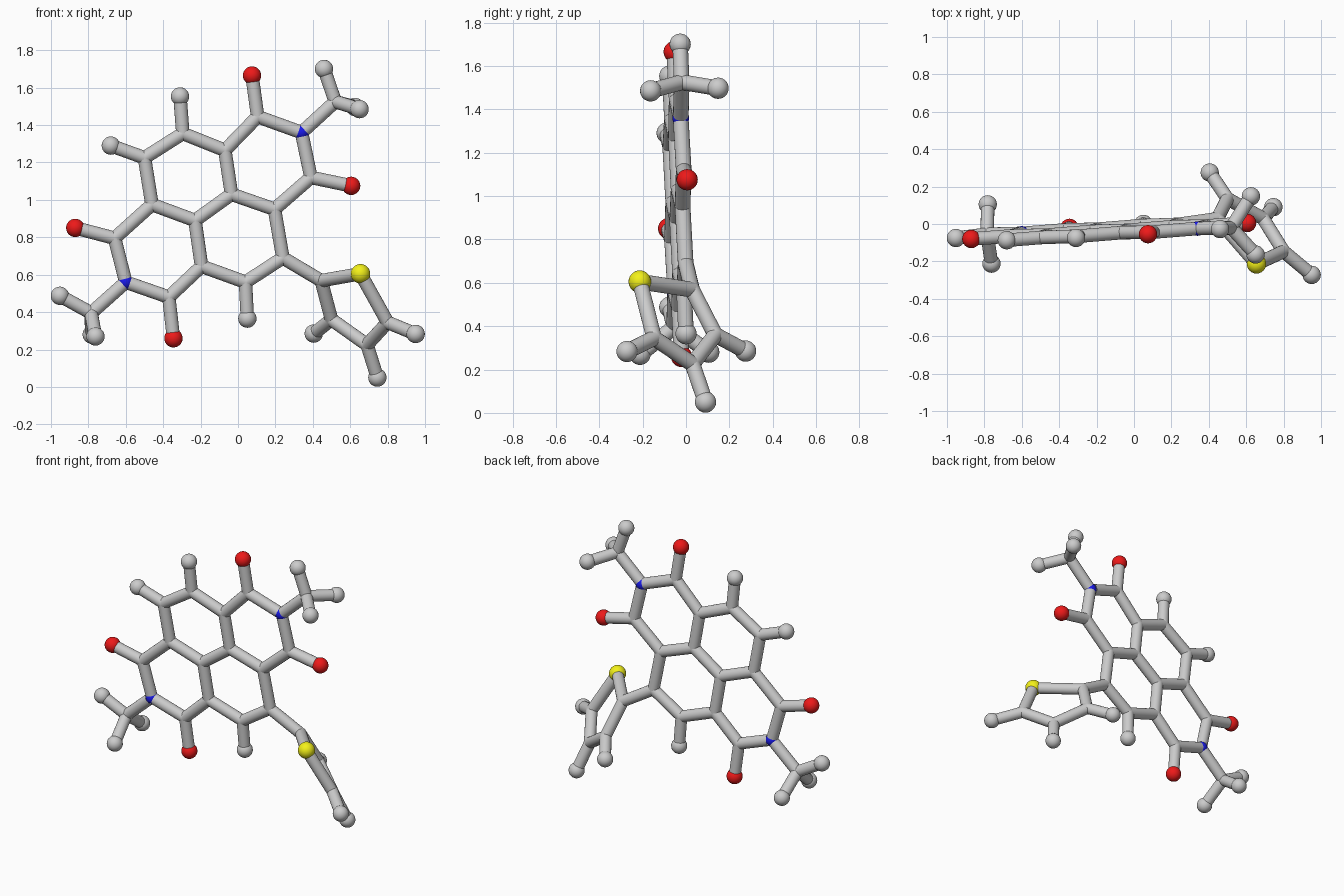
import bpy, bmesh
from mathutils import Vector, Matrix

if "Cube" in bpy.data.objects:
    bpy.data.objects.remove(bpy.data.objects["Cube"])

STICK, BALL = 0.036, 0.049


def flat(x, z):
    """Point on the slightly tilted plane of the fused rings."""
    return Vector((x, 0.0645 * x - 0.0435 * z + 0.013, z))


def material(name, rgb):
    m = bpy.data.materials.new(name)
    m.diffuse_color = (*rgb, 1)
    m.use_nodes = True
    m.node_tree.nodes["Principled BSDF"].inputs["Base Color"].default_value = m.diffuse_color
    return m


def finish(bm, name, mat=None):
    me = bpy.data.meshes.new(name)
    bm.to_mesh(me)
    bm.free()
    for p in me.polygons:
        p.use_smooth = True
    ob = bpy.data.objects.new(name, me)
    bpy.context.collection.objects.link(ob)
    if mat:
        me.materials.append(mat)


def add_ball(bm, p, r):
    bmesh.ops.create_uvsphere(bm, u_segments=24, v_segments=14, radius=r,
                              matrix=Matrix.Translation(p))


def balls(name, keys, r, mat=None):
    bm = bmesh.new()
    for k in keys:
        add_ball(bm, P[k], r)
    finish(bm, name, mat)


def add_stick(bm, a, b, cut_a=0.0, cut_b=0.0):
    d = (b - a).normalized()
    a, b = a + d * cut_a, b - d * cut_b
    m = Matrix.Translation((a + b) / 2) @ d.to_track_quat('Z', 'Y').to_matrix().to_4x4()
    bmesh.ops.create_cone(bm, cap_ends=False, segments=20, radius1=STICK,
                          radius2=STICK, depth=(b - a).length, matrix=m)


# Joints: flat ring system (c = carbon, n = nitrogen, o = oxygen, h = hydrogen)
P = {k: flat(x, z) for k, x, z in [
    ("c1", .105, 1.445), ("n1", .34, 1.36), ("c2", .39, 1.12), ("c3", .195, .95),
    ("c4", -.035, 1.03), ("c5", -.07, 1.265), ("c6", -.295, 1.355), ("c7", -.50, 1.225),
    ("c8", -.46, .975), ("c9", -.23, .89), ("c10", -.195, .645), ("c11", .04, .56),
    ("c12", .24, .69), ("c13", -.66, .795), ("n2", -.60, .56), ("c14", -.37, .48),
    ("o1", .075, 1.665), ("o2", .605, 1.075), ("o3", -.87, .85), ("o4", -.345, .26),
    ("h1", -.31, 1.553), ("h2", -.68, 1.29), ("h3", .05, .365),
    ("m1", .52, 1.525), ("m2", -.785, .395)]}
# Joints: methyl hydrogens and the twisted five-sided ring
P.update({k: Vector(v) for k, v in {
    "h4": (.46, -.027, 1.70), "h5": (.65, -.163, 1.485), "h6": (.625, .148, 1.497),
    "h7": (-.952, -.075, .487), "h8": (-.762, -.212, .27), "h9": (-.782, .105, .28),
    "t1": (.445, .028, .568), "t2": (.50, .135, .36), "t3": (.69, .03, .225),
    "t4": (.80, -.147, .345), "s1": (.655, -.213, .605),
    "h10": (.405, .275, .285), "h11": (.745, .09, .05), "h12": (.95, -.272, .283)}.items()})

CHAINS = ["c1 n1 c2 c3 c4 c5 c1", "c5 c6 c7 c8 c9 c4", "c9 c10 c11 c12 c3",
          "c8 c13 n2 c14 c10", "c1 o1", "c2 o2", "c13 o3", "c14 o4",
          "c6 h1", "c7 h2", "c11 h3", "n1 m1 h4", "h5 m1 h6", "n2 m2 h7", "h8 m2 h9",
          "c12 t1 t2 t3 t4 s1 t1", "t2 h10", "t3 h11", "t4 h12"]

# Grey sticks with rounded joints; sticks stop short at nitrogen
bm = bmesh.new()
for chain in CHAINS:
    ks = chain.split()
    for a, b in zip(ks, ks[1:]):
        add_stick(bm, P[a], P[b], 0.02 * (a[0] == "n"), 0.02 * (b[0] == "n"))
for k in P:
    if k[0] in "cmt":
        add_ball(bm, P[k], STICK)
finish(bm, "bond_sticks")

# Atom balls
balls("hydrogen_balls", [k for k in P if k[0] == "h"], BALL)
balls("oxygen_balls", ["o1", "o2", "o3", "o4"], BALL, material("red", (.85, .01, .01)))
balls("nitrogen_joints", ["n1", "n2"], 0.039, material("blue", (.01, .01, .8)))
balls("sulfur_ball", ["s1"], 0.052, material("yellow", (.9, .88, .01)))
